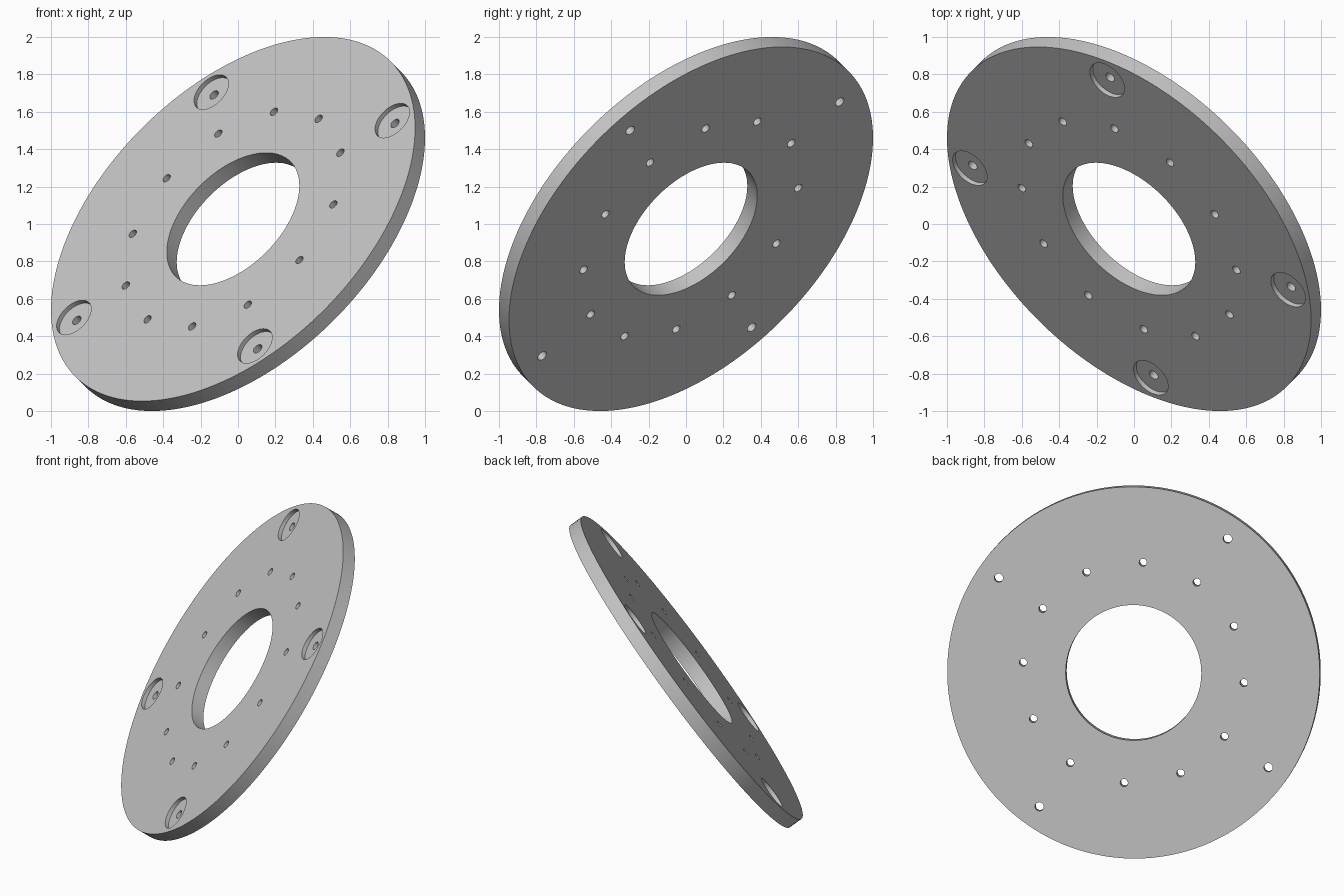
import bpy, bmesh
from math import radians
from mathutils import Matrix, Vector

if "Cube" in bpy.data.objects:
    bpy.data.objects.remove(bpy.data.objects["Cube"], do_unlink=True)

RADIUS, THICK = 1.192, 0.092
BORE = 0.434
BOLT_CIRCLE, BOLT_R = 1.052, 0.028
RECESS_R, RECESS_DEPTH = 0.113, 0.026
PIN_CIRCLE, PIN_R = 0.709, 0.0245
START = 7.8

# Tilted frame: the recessed face looks towards the front, right and top
normal = Vector((-1, -1, 1)).normalized()
u = Vector((1, 0, 1)).normalized()
v = normal.cross(u)
tilt = Matrix.Translation((0, 0, 1)) @ Matrix((u, v, normal)).transposed().to_4x4()

grey = bpy.data.materials.new("light grey")
grey.use_nodes = True
colour = (0.55, 0.55, 0.55, 1)
grey.diffuse_color = colour
grey.node_tree.nodes["Principled BSDF"].inputs["Base Color"].default_value = colour


def cylinder(bm, radius, z0, z1, sides, ring=0, angle=0):
    """Add a capped cylinder standing on the disc plane."""
    place = Matrix.Rotation(radians(angle), 4, "Z") @ Matrix.Translation((ring, 0, (z0 + z1) / 2))
    bmesh.ops.create_cone(bm, cap_ends=True, segments=sides, radius1=radius,
                          radius2=radius, depth=z1 - z0, matrix=place)


def make_object(name, bm):
    mesh = bpy.data.meshes.new(name)
    bm.to_mesh(mesh)
    bm.free()
    mesh.materials.append(grey)
    obj = bpy.data.objects.new(name, mesh)
    bpy.context.collection.objects.link(obj)
    obj.matrix_world = tilt
    return obj


# Plain disc
bm = bmesh.new()
cylinder(bm, RADIUS, -THICK / 2, THICK / 2, 160)
disc = make_object("flange_disc", bm)

# Through cuts: centre bore, twelve pin holes, four bolt holes
bm = bmesh.new()
cylinder(bm, BORE, -THICK, THICK, 96)
for i in range(12):
    cylinder(bm, PIN_R, -THICK, THICK, 24, PIN_CIRCLE, START + 30 * i)
for i in range(4):
    cylinder(bm, BOLT_R, -THICK, THICK, 24, BOLT_CIRCLE, START + 60 + 90 * i)
holes = make_object("hole_cutter", bm)

# Round recesses around the bolt holes, on one face only
bm = bmesh.new()
for i in range(4):
    cylinder(bm, RECESS_R, THICK / 2 - RECESS_DEPTH, THICK, 48, BOLT_CIRCLE, START + 60 + 90 * i)
recesses = make_object("recess_cutter", bm)

# Cut the disc, then drop the cutters
bpy.ops.object.select_all(action="DESELECT")
disc.select_set(True)
bpy.context.view_layer.objects.active = disc
for cutter in (recesses, holes):
    cutter.hide_render = True
    mod = disc.modifiers.new(cutter.name, "BOOLEAN")
    mod.operation = "DIFFERENCE"
    mod.solver = "EXACT"
    mod.object = cutter
    bpy.ops.object.modifier_apply(modifier=mod.name)
    bpy.data.objects.remove(cutter, do_unlink=True)

bpy.ops.object.shade_smooth_by_angle(angle=radians(30))
